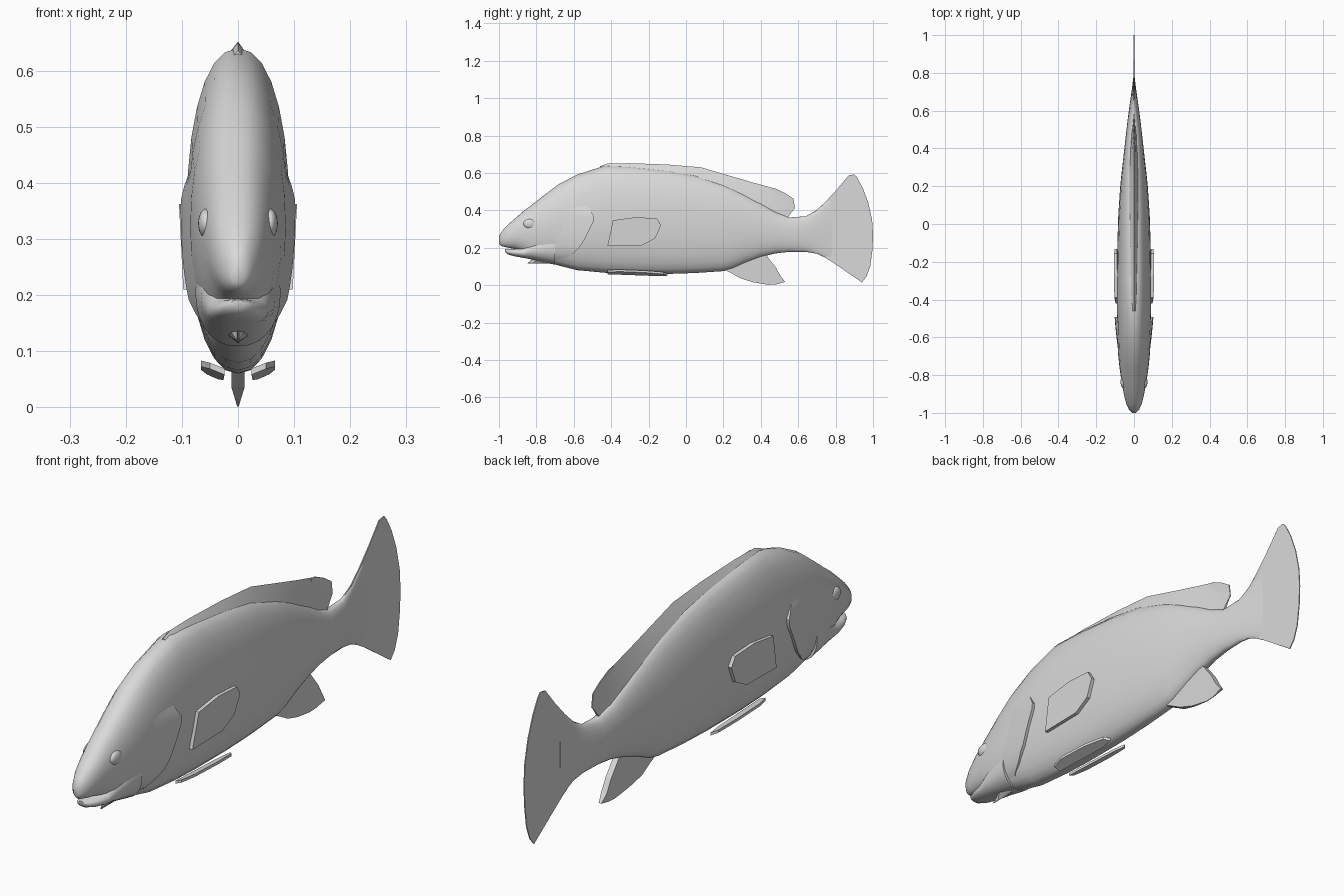
import bpy, bmesh, math
from mathutils import Vector

old = bpy.data.objects.get("Cube")
if old:
    bpy.data.objects.remove(old, do_unlink=True)

grey = bpy.data.materials.new("pale_grey")
grey.use_nodes = True
COL = (0.7, 0.7, 0.7, 1)
grey.diffuse_color = COL
grey.node_tree.nodes["Principled BSDF"].inputs["Base Color"].default_value = COL


def finish(name, bm, smooth=True, angle=50):
    bmesh.ops.recalc_face_normals(bm, faces=bm.faces)
    me = bpy.data.meshes.new(name)
    bm.to_mesh(me)
    bm.free()
    ob = bpy.data.objects.new(name, me)
    bpy.context.collection.objects.link(ob)
    me.materials.append(grey)
    if smooth:
        bpy.ops.object.select_all(action='DESELECT')
        ob.select_set(True)
        bpy.context.view_layer.objects.active = ob
        bpy.ops.object.shade_smooth_by_angle(angle=math.radians(angle))
    return ob


def lerp_rows(rows, y):
    """Interpolate (y, ...) rows linearly."""
    for a, b in zip(rows, rows[1:]):
        if y <= b[0]:
            t = max(0, (y - a[0]) / (b[0] - a[0]))
            return [p + (q - p) * t for p, q in zip(a, b)]
    return list(rows[-1])


def spow(v, e):
    return math.copysign(abs(v) ** e, v)


def loft(name, rows, n=28):
    """Skin rounded sections (y, bottom, top, half width)."""
    bm = bmesh.new()
    rings = []
    for y, lo, hi, w in rows:
        ring = []
        for i in range(n):
            a = math.tau * i / n
            ring.append(bm.verts.new((w * spow(math.cos(a), 0.9), y,
                                      (lo + hi) / 2 + (hi - lo) / 2 * spow(math.sin(a), 0.95))))
        rings.append(ring)
    for r, s in zip(rings, rings[1:]):
        for i in range(n):
            j = (i + 1) % n
            bm.faces.new((r[i], r[j], s[j], s[i]))
    bm.faces.new(rings[0])
    bm.faces.new(rings[-1])
    return finish(name, bm)


def plate(name, outline, place, thick, flat=True):
    """Solid plate: outline points mapped by place(), thickened along x or z."""
    bm = bmesh.new()
    a = [bm.verts.new(place(p, 0)) for p in outline]
    b = [bm.verts.new(place(p, thick)) for p in outline]
    bm.faces.new(a)
    bm.faces.new(b[::-1])
    for i in range(len(a)):
        j = (i + 1) % len(a)
        bm.faces.new((a[i], a[j], b[j], b[i]))
    return finish(name, bm, smooth=False)


# Body with upper head and tail root: y, bottom, top, half width
BODY = [(-1.0, .222, .262, .010), (-.985, .208, .288, .026), (-.95, .2, .325, .042),
        (-.91, .193, .36, .052), (-.87, .175, .395, .06), (-.83, .148, .425, .067),
        (-.76, .128, .48, .077), (-.68, .105, .54, .085), (-.58, .08, .592, .089),
        (-.43, .066, .64, .091), (-.3, .061, .635, .091), (-.1, .06, .615, .088),
        (.05, .065, .59, .083), (.2, .075, .54, .073), (.25, .088, .52, .068),
        (.32, .12, .483, .06), (.4, .15, .44, .051), (.48, .17, .392, .042),
        (.55, .178, .362, .034), (.64, .178, .368, .022), (.7, .168, .4, .013),
        (.78, .13, .475, .003)]
loft("body", BODY)

# Lower jaw
loft("lower_jaw", [(-.968, .178, .192, .012), (-.955, .165, .194, .026), (-.92, .155, .194, .042),
                   (-.87, .146, .2, .054), (-.8, .132, .25, .066), (-.7, .109, .3, .076)])


def side_x(y, z):
    """Half width of the body surface at (y, z)."""
    _, lo, hi, w = lerp_rows(BODY, y)
    s = max(-1, min(1, (z - (lo + hi) / 2) / ((hi - lo) / 2)))
    c = math.sqrt(max(0, 1 - abs(s) ** (2 / .95)))
    return w * c ** .9


# Gill covers: raised shells ending in a lip; edge given as z, y
GILL_EDGE = [(.115, -.68), (.14, -.65), (.17, -.6), (.22, -.555), (.29, -.52), (.36, -.485), (.42, -.525)]
for s, label in ((1, "left"), (-1, "right")):
    bm = bmesh.new()
    grid = []
    for k in range(13):
        z = .115 + (.42 - .115) * k / 12
        edge = lerp_rows(GILL_EDGE, z)[1]
        lift = .014 * min(1, 6 * (1 - k / 12) + .15, k / 3)
        row = []
        for i in range(7):
            t = i / 6
            y = edge - .17 * (1 - t)
            row.append(bm.verts.new((s * (side_x(y, z) - .002 + lift * t), y, z)))
        row.append(bm.verts.new((s * (side_x(edge, z) - .01), edge - .002, z)))
        grid.append(row)
    for r, q in zip(grid, grid[1:]):
        for i in range(7):
            bm.faces.new((r[i], r[i + 1], q[i + 1], q[i]))
    finish(label + "_gill_cover", bm, angle=35)

# Dorsal fin: wedge with a broad base; rows of y, ridge height, base height, base half width
DORSAL = [(-.46, .636, .6, .03), (-.42, .65, .59, .046), (-.3, .652, .58, .046), (-.1, .645, .56, .043),
          (.08, .63, .53, .038), (.25, .58, .48, .031), (.36, .548, .43, .023),
          (.47, .518, .38, .014), (.535, .485, .35, .006), (.572, .465, .4, .002), (.582, .415, .41, .001)]
bm = bmesh.new()
prev = None
for y, top, base, w in DORSAL:
    mid = base + (top - base) * .55
    ring = [bm.verts.new(p) for p in ((-w, y, base), (-w * .5, y, mid), (0, y, top), (w * .5, y, mid), (w, y, base))]
    if prev:
        for i in range(4):
            bm.faces.new((prev[i], prev[i + 1], ring[i + 1], ring[i]))
        bm.faces.new((prev[4], prev[0], ring[0], ring[4]))
    else:
        bm.faces.new(ring)
    prev = ring
bm.faces.new(prev)
finish("dorsal_fin", bm)
plate("dorsal_fin_tip", [(.44, .4), (.45, .52), (.475, .518), (.53, .492), (.575, .462), (.582, .41),
                         (.56, .4), (.545, .36)], lambda p, t: (t - .002, p[0], p[1]), .004)

# Tail fin
TAIL = [(.64, .18), (.71, .167), (.78, .125), (.86, .07), (.94, .015), (.965, .045), (.985, .1),
        (.997, .19), (1, .27), (.995, .35), (.975, .44), (.945, .52), (.915, .575), (.9, .592), (.87, .587),
        (.81, .515), (.75, .45), (.7, .403), (.65, .372)]
plate("tail_fin", TAIL, lambda p, t: (t - .002, p[0], p[1]), .004)

# Anal fin: wedge that thins towards its lower edge
ANAL = [(.2, .085), (.24, .065), (.29, .037), (.36, .015), (.44, .002), (.48, .004), (.53, .017),
        (.505, .05), (.48, .095), (.425, .165), (.3, .16)]
plate("anal_fin", ANAL,
      lambda p, t: (t * max(.0015, min(.012, p[1] * .35)), p[0], p[1]) if t > 0 else
      (-max(.0015, min(.012, p[1] * .35)), p[0], p[1]), 1)

# Paired fins and eyes
PECTORAL = [(-.42, .21), (-.235, .213), (-.165, .25), (-.133, .32), (-.155, .357), (-.27, .363), (-.39, .347)]
PELVIC = [(.024, -.42), (.05, -.42), (.066, -.36), (.066, -.22), (.056, -.12), (.036, -.1), (.026, -.16)]
for s, label in ((1, "left"), (-1, "right")):
    plate(label + "_pectoral_fin", PECTORAL,
          lambda p, t: (s * (.083 + .05 * (p[1] - .2) + t), p[0], p[1]), .014)
    plate(label + "_pelvic_fin", PELVIC,
          lambda p, t: (s * p[0], p[1], .052 + .4 * (p[0] - .024) - .04 * (p[1] + .26) + t), .011)
    bm = bmesh.new()
    bmesh.ops.create_uvsphere(bm, u_segments=20, v_segments=12, radius=1)
    for v in bm.verts:
        v.co = Vector((s * .057 + v.co.x * .014, -.835 + v.co.y * .034, .328 + v.co.z * .026))
    finish(label + "_eye", bm)
